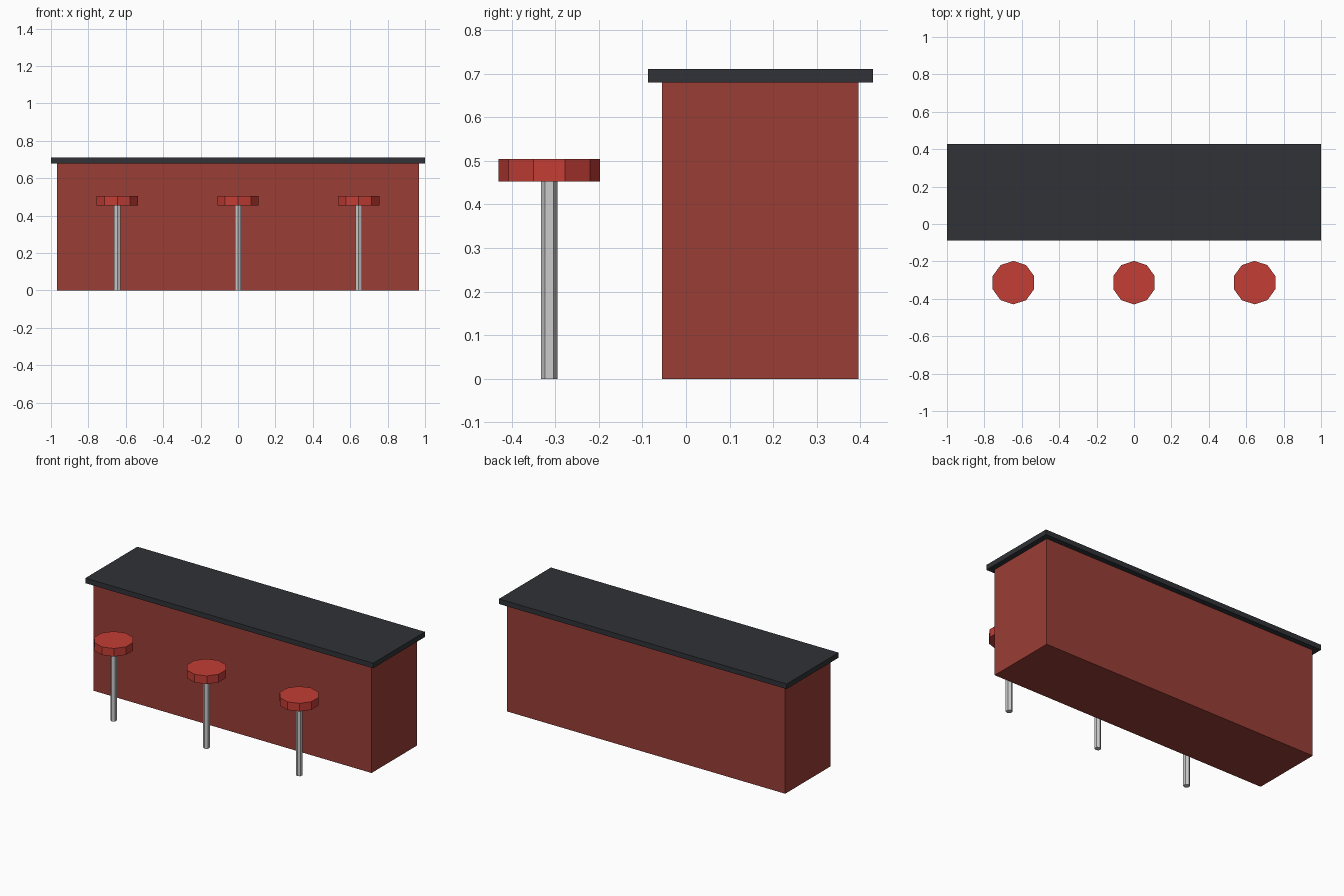
import bpy

if "Cube" in bpy.data.objects:
    bpy.data.objects.remove(bpy.data.objects["Cube"])


def material(name, rgb):
    mat = bpy.data.materials.new(name)
    mat.diffuse_color = (*rgb, 1)
    mat.use_nodes = True
    mat.node_tree.nodes["Principled BSDF"].inputs["Base Color"].default_value = mat.diffuse_color
    return mat


def finish(name, mat):
    obj = bpy.context.object
    obj.name = name
    if mat:
        obj.data.materials.append(mat)
    return obj


def box(name, lo, hi, mat):
    centre = [(a + b) / 2 for a, b in zip(lo, hi)]
    bpy.ops.mesh.primitive_cube_add(size=1, location=centre)
    obj = finish(name, mat)
    obj.scale = [b - a for a, b in zip(lo, hi)]
    bpy.ops.object.transform_apply(location=False, rotation=False, scale=True)
    return obj


def prism(name, sides, radius, x, y, z0, z1, mat=None):
    bpy.ops.mesh.primitive_cylinder_add(vertices=sides, radius=radius, depth=z1 - z0,
                                        location=(x, y, (z0 + z1) / 2))
    return finish(name, mat)


body_red = material("body_red", (0.32, 0.047, 0.036))
seat_red = material("seat_red", (0.55, 0.047, 0.036))
dark = material("countertop_dark", (0.03, 0.032, 0.037))

# Counter: red body with an overhanging dark slab
box("counter_body", (-0.967, -0.055, 0), (0.967, 0.396, 0.679), body_red)
box("countertop", (-1, -0.087, 0.679), (1, 0.429, 0.711), dark)

# Three stools: hexagonal post and ten-sided seat
for side, x in (("left", -0.645), ("middle", 0), ("right", 0.645)):
    prism(f"{side}_stool_post", 6, 0.0193, x, -0.3135, 0, 0.453)
    prism(f"{side}_stool_seat", 10, 0.116, x, -0.3135, 0.453, 0.504, seat_red)
